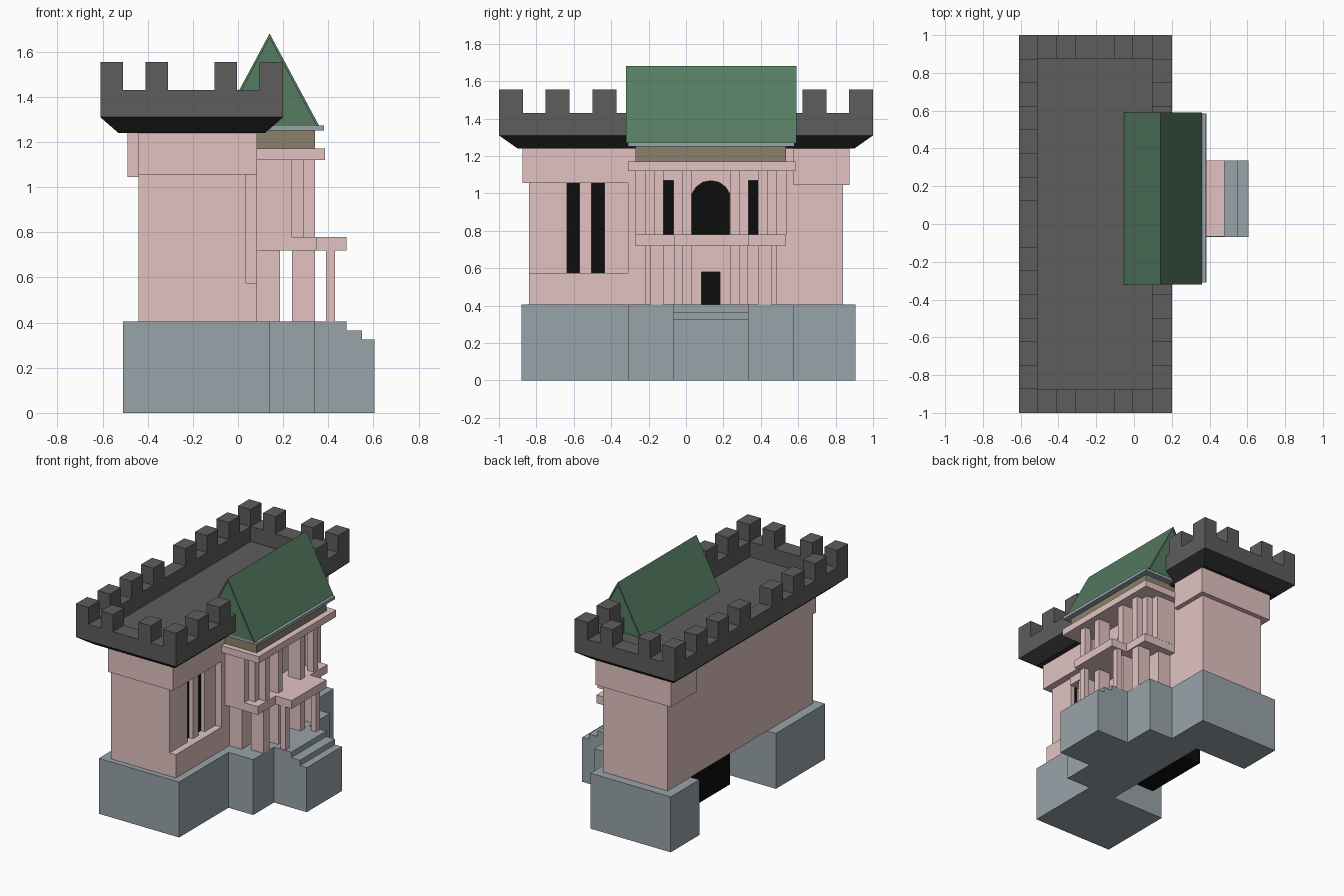
import bpy, bmesh


def material(name, r, g, b):
    m = bpy.data.materials.new(name)
    m.diffuse_color = (r, g, b, 1)
    return m


PINK = material("pink_plaster", 0.76, 0.55, 0.54)
STONE = material("blue_grey_stone", 0.31, 0.37, 0.40)
ROOF = material("green_roof", 0.09, 0.20, 0.12)
DARK = material("dark_stone", 0.11, 0.11, 0.11)
SOFFIT = material("soffit", 0.03, 0.03, 0.03)
BLACK = material("black_opening", 0.004, 0.004, 0.004)
BROWN = material("brown_frieze", 0.26, 0.22, 0.15)


def finish(name, bm, mat):
    bmesh.ops.recalc_face_normals(bm, faces=bm.faces[:])
    me = bpy.data.meshes.new(name)
    bm.to_mesh(me)
    bm.free()
    me.materials.append(mat)
    ob = bpy.data.objects.new(name, me)
    bpy.context.collection.objects.link(ob)
    return ob


def boxes(name, mat, *items):
    """Each item is x0, x1, y0, y1, z0, z1."""
    bm = bmesh.new()
    for x0, x1, y0, y1, z0, z1 in items:
        for v in bmesh.ops.create_cube(bm, size=1)["verts"]:
            v.co = (x1 if v.co.x > 0 else x0,
                    y1 if v.co.y > 0 else y0,
                    z1 if v.co.z > 0 else z0)
    return finish(name, bm, mat)


def prism(name, mat, pts, axis, lo, hi):
    """Extrude a profile along x (points y,z), y (points x,z) or z (points x,y)."""
    put = {"x": lambda p, t: (t, p[0], p[1]),
           "y": lambda p, t: (p[0], t, p[1]),
           "z": lambda p, t: (p[0], p[1], t)}[axis]
    bm = bmesh.new()
    face = bm.faces.new([bm.verts.new(put(p, lo)) for p in pts])
    r = bmesh.ops.extrude_face_region(bm, geom=[face])
    d = put((0, 0), hi - lo)
    bmesh.ops.translate(bm, vec=d, verts=[g for g in r["geom"] if isinstance(g, bmesh.types.BMVert)])
    return finish(name, bm, mat)


MID = 0.133  # centre line of the portico in y


def mirrored(items):
    return items + [(a, b, 2 * MID - d, 2 * MID - c, e, f) for a, b, c, d, e, f in items]


# Stepped plinth with a gap behind the middle
prism("plinth", STONE, [
    (-0.51, -0.88), (0.14, -0.88), (0.14, -0.31), (0.34, -0.31), (0.34, -0.07),
    (0.48, -0.07), (0.48, 0.335), (0.34, 0.335), (0.34, 0.575), (0.14, 0.575),
    (0.14, 0.905), (-0.51, 0.905), (-0.51, 0.575), (-0.08, 0.575),
    (-0.08, -0.31), (-0.51, -0.31)], "z", 0, 0.405)
prism("entrance_steps", STONE, [
    (0.48, 0), (0.605, 0), (0.605, 0.325), (0.55, 0.325), (0.55, 0.365), (0.48, 0.365)],
    "y", -0.07, 0.335)

# Main walls, with a recessed window bay on the -y wing
boxes("main_walls", PINK,
      (-0.44, 0.085, -0.31, 0.84, 0.405, 1.24),
      (-0.44, 0.0, -0.84, -0.31, 0.405, 1.24),
      (0.0, 0.085, -0.84, -0.31, 0.405, 0.575),
      (0.0, 0.085, -0.84, -0.31, 1.055, 1.24))
boxes("window_bay_wall", PINK,
      *[(0.0, 0.035, a, b, 0.575, 1.055)
        for a, b in ((-0.84, -0.635), (-0.57, -0.505), (-0.435, -0.31))])
boxes("bay_windows", BLACK,
      *[(-0.005, 0.004, a, b, 0.575, 1.055)
        for a, b in ((-0.635, -0.57), (-0.505, -0.435))])
boxes("upper_overhangs", PINK,
      (-0.44, 0.085, -0.875, -0.84, 1.055, 1.24),
      (-0.49, 0.12, 0.575, 0.875, 1.045, 1.24))

# Dark core behind door and windows, showing below at the back
boxes("dark_core", BLACK, (-0.27, 0.12, -0.12, 0.385, 0.04, 1.1))

# Portico walls with door, slit windows and arched window
boxes("portico_lower_wall", PINK,
      (0.085, 0.185, -0.22, 0.083, 0.405, 0.72),
      (0.085, 0.185, 0.183, 0.486, 0.405, 0.72),
      (0.085, 0.185, 0.083, 0.183, 0.58, 0.72))
boxes("portico_upper_wall", PINK,
      (0.085, 0.185, -0.22, 0.486, 1.07, 1.12),
      *mirrored([(0.085, 0.185, -0.22, -0.12, 0.78, 1.07),
                 (0.085, 0.185, -0.067, 0.033, 0.78, 1.07)]))
prism("window_arch", PINK, [
    (0.033, 1.07), (0.033, 1.0), (0.055, 1.035), (0.09, 1.06), (MID, 1.068),
    (0.176, 1.06), (0.211, 1.035), (0.233, 1.0), (0.233, 1.07)], "x", 0.085, 0.185)

# Columns on both floors
boxes("lower_columns", PINK, *mirrored([
    (0.24, 0.34, -0.19, -0.12, 0.405, 0.72),
    (0.24, 0.34, -0.02, 0.03, 0.405, 0.72),
    (0.39, 0.43, -0.065, -0.02, 0.405, 0.72)]))
boxes("upper_columns", PINK, *mirrored([
    (0.085, 0.24, -0.27, -0.22, 0.78, 1.12),
    (0.24, 0.29, -0.22, -0.17, 0.78, 1.12),
    (0.29, 0.34, -0.17, -0.12, 0.78, 1.12),
    (0.24, 0.34, -0.02, 0.03, 0.78, 1.12)]))

# Balcony slab and entablature
prism("balcony", PINK, [
    (0.085, -0.27), (0.35, -0.27), (0.35, -0.065), (0.48, -0.065),
    (0.48, 0.335), (0.35, 0.335), (0.35, 0.535), (0.085, 0.535)], "z", 0.72, 0.78)
boxes("entablature", PINK, (0.085, 0.385, -0.31, 0.585, 1.12, 1.17))
boxes("frieze", BROWN, (0.085, 0.34, -0.27, 0.535, 1.17, 1.25))
boxes("cornice", STONE, (-0.06, 0.38, -0.31, 0.58, 1.25, 1.272))

# Gable roof: two thin slopes over a solid gable
prism("roof_slopes", ROOF, [
    (-0.08, 1.27), (0.14, 1.68), (0.36, 1.27), (0.348, 1.27), (0.14, 1.66), (-0.068, 1.27)],
    "y", -0.32, 0.59)
prism("roof_gable", ROOF, [(-0.068, 1.27), (0.14, 1.66), (0.348, 1.27)], "y", -0.312, 0.582)

# Flared underside of the battlement
soffit = boxes("battlement_soffit", SOFFIT, (-0.61, 0.20, -1, 1, 1.24, 1.31))
for v in soffit.data.vertices:
    if v.co.z < 1.27:
        v.co.x += 0.08 if v.co.x < 0 else -0.08
        v.co.y += 0.10 if v.co.y < 0 else -0.10

# Parapet ring and floor
boxes("battlement_floor", DARK, (-0.52, 0.11, -0.89, 0.89, 1.30, 1.32))
boxes("parapet", DARK,
      (-0.61, -0.51, -1, 1, 1.31, 1.43), (0.095, 0.20, -1, 1, 1.31, 1.43),
      (-0.51, 0.095, -1, -0.875, 1.31, 1.43), (-0.51, 0.095, 0.875, 1, 1.31, 1.43))

# Merlons, left out where the gable roof cuts through
merlons = []
for s in (-1, 1):
    for k in range(4):
        a, b = sorted((s * (1 - 0.25 * k), s * (0.872 - 0.25 * k)))
        merlons.append((-0.61, -0.51, a, b, 1.43, 1.555))
        if b < -0.32 or a > 0.59:
            merlons.append((0.095, 0.20, a, b, 1.43, 1.555))
    y0, y1 = sorted((s, s * 0.875))
    merlons += [(a, a + 0.1, y0, y1, 1.43, 1.555) for a in (-0.41, -0.105)]
boxes("merlons", DARK, *merlons)
